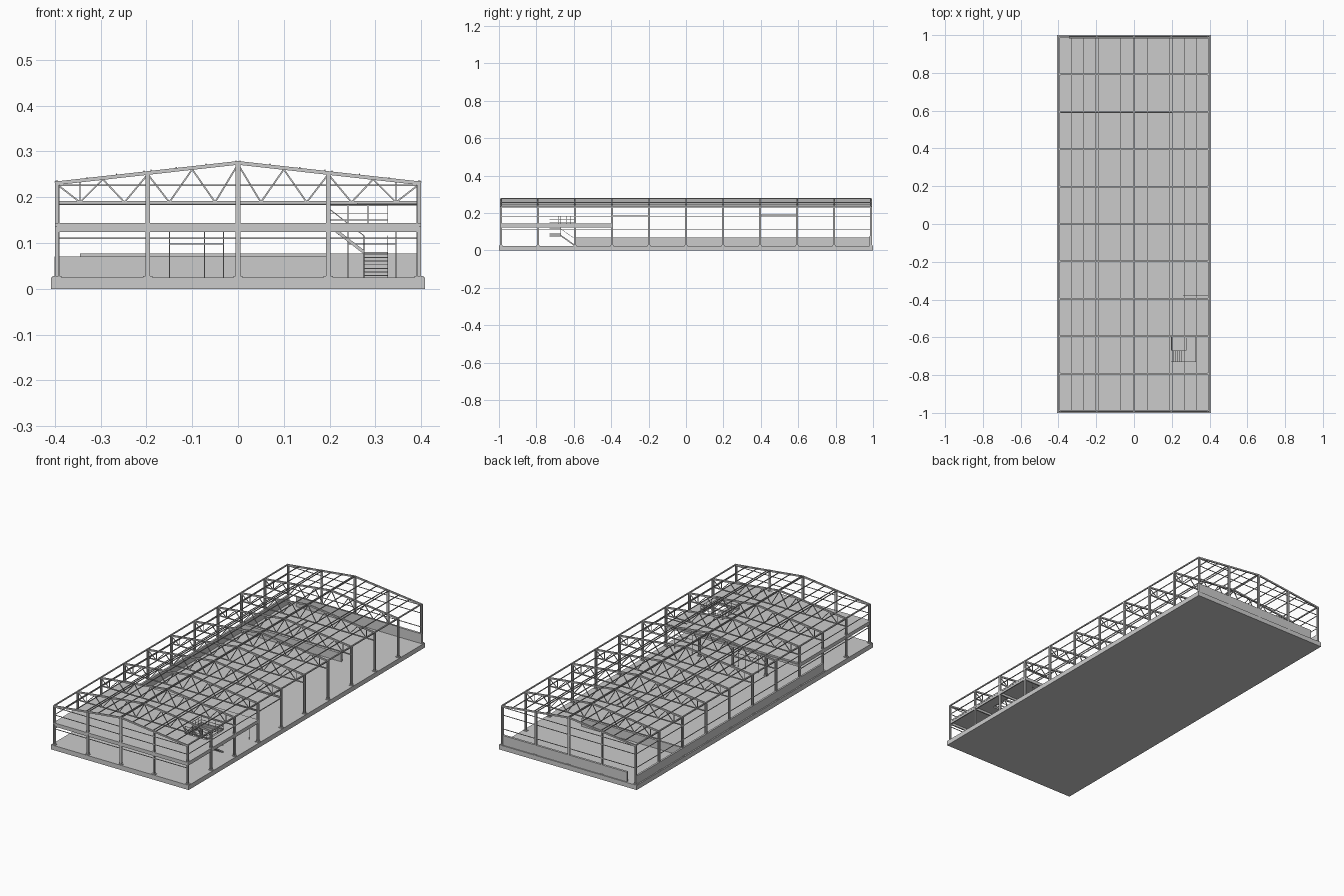
import bpy, bmesh
from mathutils import Vector

if "Cube" in bpy.data.objects:
    bpy.data.objects.remove(bpy.data.objects["Cube"])

parts = {}

def mesh(name):
    if name not in parts:
        parts[name] = bmesh.new()
    return parts[name]

def hexa(name, pts):
    bm = mesh(name)
    v = [bm.verts.new(p) for p in pts]
    for f in ((3, 2, 1, 0), (4, 5, 6, 7), (0, 1, 5, 4), (1, 2, 6, 5), (2, 3, 7, 6), (3, 0, 4, 7)):
        bm.faces.new([v[i] for i in f])

def box(name, x0, x1, y0, y1, z0, z1):
    hexa(name, [(x, y, z) for z in (z0, z1) for x, y in ((x0, y0), (x1, y0), (x1, y1), (x0, y1))])

def bar(name, a, b, w=0.004, h=None):
    """Rectangular bar of width w and depth h between two points."""
    a, b = Vector(a), Vector(b)
    h = h or w
    d = (b - a).normalized()
    s = d.cross(Vector((0, 0, 1)))
    s = s.normalized() if s.length > 0.001 else Vector((1, 0, 0))
    u = s.cross(d)
    hexa(name, [p + s * i * w / 2 + u * j * h / 2 for p in (a, b)
                for i, j in ((-1, -1), (1, -1), (1, 1), (-1, 1))])

def column(name, x, y, z1, z0=0.025, along_x=True):
    """I-section post with base plate."""
    w, t = 0.005, 0.0015
    for s in (-1, 1):
        c = s * (w - t / 2)
        if along_x:
            box(name, x + c - t / 2, x + c + t / 2, y - w, y + w, z0, z1)
        else:
            box(name, x - w, x + w, y + c - t / 2, y + c + t / 2, z0, z1)
    i, j = (w - t, t / 2) if along_x else (t / 2, w - t)
    box(name, x - i, x + i, y - j, y + j, z0, z1)
    if z0 < 0.03:
        box("base_plates", x - 0.01, x + 0.01, y - 0.008, y + 0.008, z0, z0 + 0.003)

def roof(x):
    return 0.275 - abs(x) * 0.112

E = 0.395
frames = [-0.99 + 0.198 * i for i in range(11)]
front, back, mezz = frames[0], frames[10], frames[3]
cols = (-E, -0.197, 0, 0.197, E)

# Ground slab and low perimeter walls
box("ground_slab", -0.408, 0.408, -1, 1, 0, 0.025)
box("side_low_wall", -0.401, -0.391, -0.59, 0.99, 0.025, 0.07)
box("back_low_wall", -0.345, 0.4, 0.982, 0.994, 0.025, 0.077)
box("inner_low_wall", -0.39, 0.2, 0.588, 0.598, 0.025, 0.07)

# Portal frames: posts, rafters and zigzag trusses
for k, y in enumerate(frames):
    end = k in (0, 10)
    for s in (-1, 1):
        column("side_columns", s * E, y, roof(E) - 0.002)
        bar("rafters", (s * 0.4, y, roof(0.4)), (0, y, roof(0)), 0.007, 0.008)
        if not end:
            top = [E, 0.295, 0.197, 0.1, 0]
            low = [0.345, 0.248, 0.15, 0.05]
            for i, b in enumerate(low):
                for t in top[i:i + 2]:
                    bar("truss_webs", (s * b, y, 0.189), (s * t, y, roof(t) - 0.003), 0.0035)
            bar("truss_webs", (s * 0.345, y, 0.189), (s * 0.345, y, roof(0.345)), 0.003)
    if not end:
        bar("truss_bottom_chords", (-E, y, 0.189), (E, y, 0.189), 0.005)

# Gable posts and girts on both ends
for y in (front, back):
    for x in cols[1:4]:
        column("gable_columns", x, y, roof(x), along_x=False)
    for z in (0.11, 0.184, 0.226):
        bar("gable_girts", (-E, y, z), (E, y, z), 0.003)

# Purlins, ridge, eave beams and side girts
for s in (-1, 1):
    for x in (0.07, 0.135, 0.19, 0.205, 0.265, 0.33):
        bar("purlins", (s * x, front, roof(x) + 0.004), (s * x, back, roof(x) + 0.004), 0.0025, 0.005)
    bar("ridge_purlins", (s * 0.004, front, 0.278), (s * 0.004, back, 0.278), 0.0025, 0.005)
    bar("eave_beams", (s * 0.396, front, 0.234), (s * 0.396, back, 0.234), 0.006, 0.006)
for z in (0.11, 0.184):
    bar("left_girts", (-E, front, z), (-E, back, z), 0.003)
bar("right_girts", (E, mezz, 0.184), (E, frames[4], 0.184), 0.004)
bar("right_girts", (E, front, 0.184), (E, mezz, 0.184), 0.003)

# Upper floor slab around the stair opening, with its beams and posts
hx0, hx1, hy0, hy1 = 0.197, 0.327, -0.73, -0.592
z0, z1 = 0.136, 0.144
box("upper_floor", -0.399, hx0, -0.995, mezz, z0, z1)
box("upper_floor_right", hx1, 0.399, -0.995, mezz, z0, z1)
box("upper_floor_front", hx0, hx1, -0.995, hy0, z0, z1)
box("upper_floor_rear", hx0, hx1, hy1, mezz, z0, z1)
for y in frames[:4]:
    bar("floor_beams", (-E, y, 0.13), (E, y, 0.13), 0.007, 0.012)
for x in cols:
    bar("floor_edge_beams", (x, front, 0.13), (x, mezz, 0.13), 0.006, 0.012)
for y in frames[1:4]:
    for x in cols[1:4]:
        column("floor_posts", x, y, 0.125)

# Door frames under the upper floor
for a, b in ((-0.15, -0.073), (-0.073, -0.032), (0.24, 0.345)):
    for x in (a, b):
        bar("door_frames", (x, mezz, 0.025), (x, mezz, 0.125), 0.002)
    bar("door_frames", (a, mezz, 0.098), (b, mezz, 0.098), 0.002)

# Two-flight stair with landing
box("stair_landing", 0.275, hx1, hy0, -0.67, 0.076, 0.08)
n = 7
for i in range(n):
    t = (i + 0.5) / n
    x, z = hx0 + t * 0.078, 0.14 - t * 0.06
    box("stair_treads", x - 0.006, x + 0.006, hy0, -0.67, z - 0.001, z + 0.001)
    y, z = -0.67 + t * 0.078, 0.08 - t * 0.055
    box("stair_treads", 0.275, hx1, y - 0.006, y + 0.006, z - 0.001, z + 0.001)
for y in (hy0, -0.67):
    for h, w in ((0, 0.007), (0.036, 0.002)):
        bar("stair_stringers", (hx0, y, 0.14 + h), (0.275, y, 0.08 + h), 0.002, w)
for x in (0.275, hx1):
    for h, w in ((0, 0.007), (0.036, 0.002)):
        bar("stair_stringers", (x, -0.67, 0.08 + h), (x, hy1, 0.025 + h), 0.002, w)

# Guard rail around the stair opening
path = [(hx0, hy0), (hx1, hy0), (hx1, hy1), (hx0, hy1), (hx0, -0.67)]
for (ax, ay), (bx, by) in zip(path, path[1:]):
    for z in (0.15, 0.165, 0.182):
        bar("guard_rails", (ax, ay, z), (bx, by, z), 0.002)
    for t in (0, 1 / 3, 2 / 3, 1):
        x, y = ax + (bx - ax) * t, ay + (by - ay) * t
        bar("guard_rails", (x, y, z1), (x, y, 0.182), 0.002)

# Ceiling trim bars seen from above
bar("ridge_brace", (0, frames[7], 0.189), (0, frames[8], 0.189), 0.005)
for y in (-0.2, -0.38):
    bar("side_opening_bars", (0.26, y, 0.184), (E, y, 0.184), 0.004)

for name, bm in parts.items():
    bmesh.ops.recalc_face_normals(bm, faces=bm.faces)
    me = bpy.data.meshes.new(name)
    bm.to_mesh(me)
    bm.free()
    bpy.context.collection.objects.link(bpy.data.objects.new(name, me))
